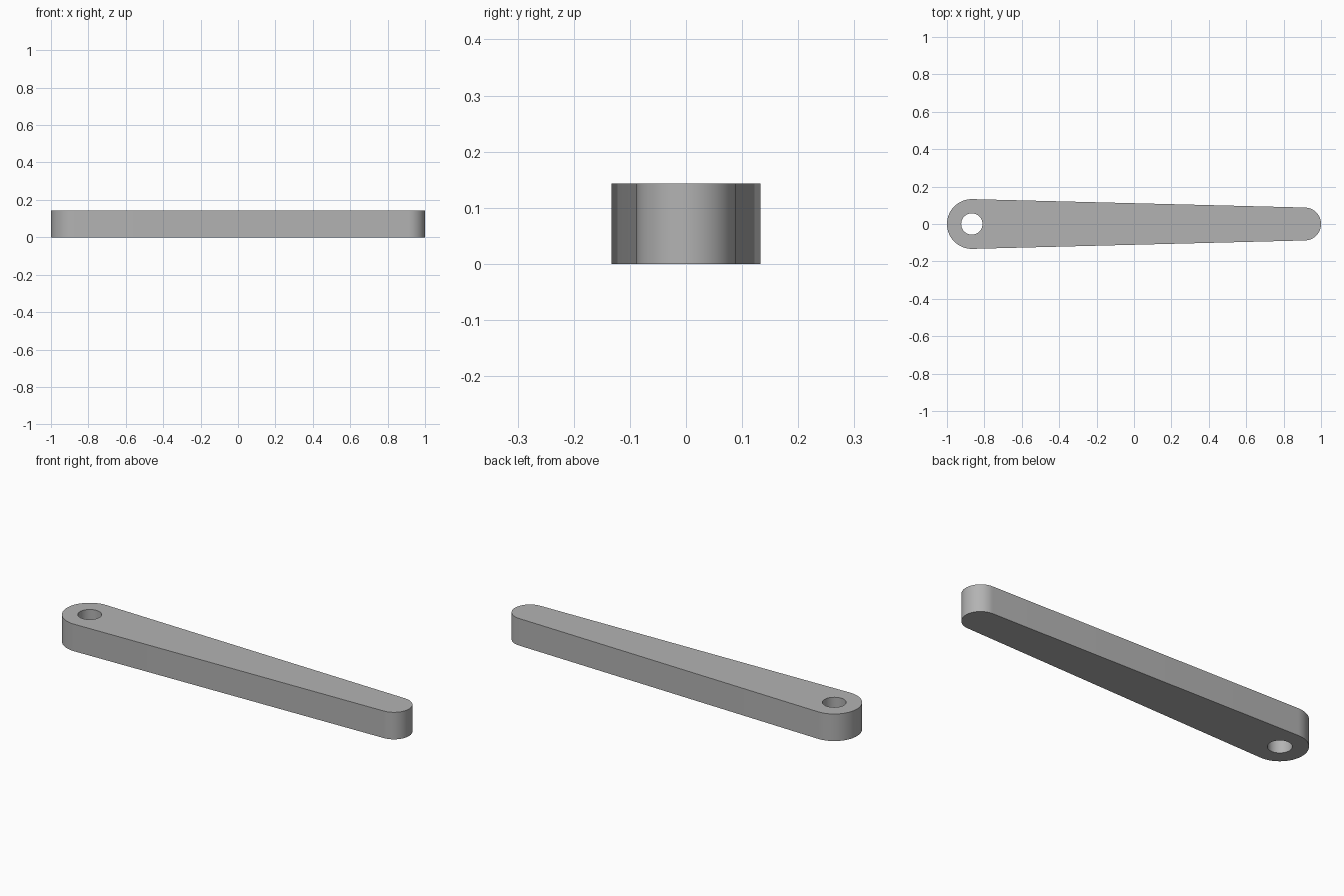
import bpy, bmesh, math

cube = bpy.data.objects.get("Cube")
if cube:
    bpy.data.objects.remove(cube, do_unlink=True)

HEIGHT = 0.143
WIDE_R, NARROW_R, HOLE_R = 0.133, 0.088, 0.057
WIDE_X, NARROW_X = -1 + WIDE_R, 1 - NARROW_R
STEPS = 32


def arc(cx, radius, start, sweep, count):
    """Points along a circular arc centred on the x axis."""
    angles = [start + sweep * i / STEPS for i in range(count)]
    return [(cx + radius * math.cos(a), radius * math.sin(a), 0) for a in angles]


def add_loop(bm, points):
    verts = [bm.verts.new(p) for p in points]
    return [bm.edges.new((v, verts[(i + 1) % len(verts)])) for i, v in enumerate(verts)]


grey = bpy.data.materials.new("plain grey")
grey.use_nodes = True
colour = (0.45, 0.45, 0.45, 1)
grey.diffuse_color = colour
grey.node_tree.nodes["Principled BSDF"].inputs["Base Color"].default_value = colour

# Tapered outline with a round end on each side, and the pivot hole
bm = bmesh.new()
outline = (arc(NARROW_X, NARROW_R, -math.pi / 2, math.pi, STEPS + 1)
           + arc(WIDE_X, WIDE_R, math.pi / 2, math.pi, STEPS + 1))
edges = add_loop(bm, outline)
edges += add_loop(bm, arc(WIDE_X, HOLE_R, 0, 2 * math.pi, STEPS))
bmesh.ops.triangle_fill(bm, edges=edges, use_beauty=True, use_dissolve=False)

# Raise the flat shape into a solid bar
raised = bmesh.ops.extrude_face_region(bm, geom=bm.faces[:], use_keep_orig=True)
top = [v for v in raised["geom"] if isinstance(v, bmesh.types.BMVert)]
bmesh.ops.translate(bm, verts=top, vec=(0, 0, HEIGHT))
bmesh.ops.recalc_face_normals(bm, faces=bm.faces[:])

mesh = bpy.data.meshes.new("tapered_arm")
bm.to_mesh(mesh)
bm.free()
mesh.materials.append(grey)
arm = bpy.data.objects.new("tapered_arm", mesh)
bpy.context.collection.objects.link(arm)

# Smooth round ends and hole, crisp rims
bpy.context.view_layer.objects.active = arm
arm.select_set(True)
bpy.ops.object.shade_smooth_by_angle(angle=math.radians(30))
